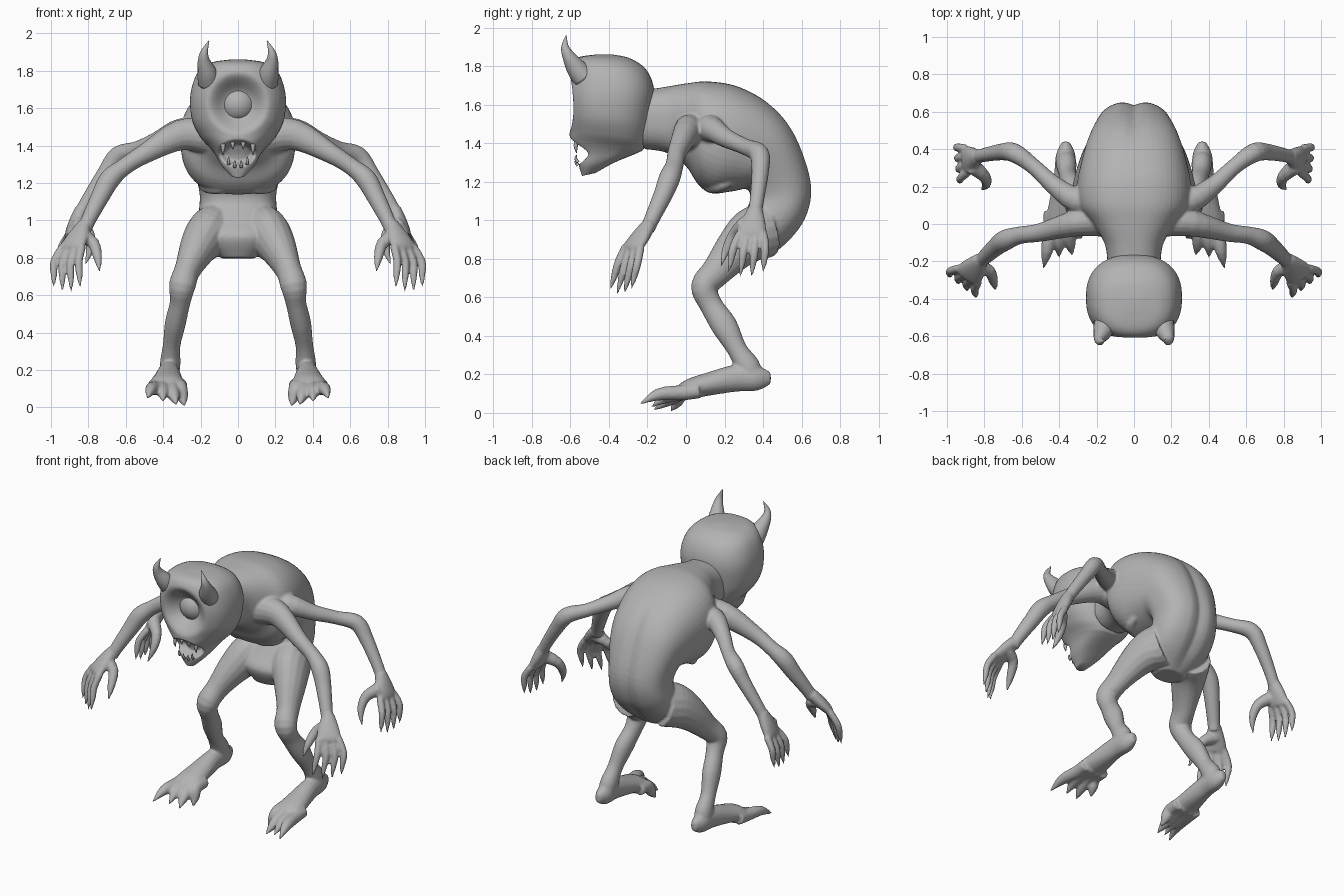
import bpy, bmesh, math
from mathutils import Vector

skin = bpy.data.materials.new("grey_skin")
skin.diffuse_color = (0.45, 0.45, 0.45, 1)


def spline(rows, steps):
    """Catmull-Rom interpolation of equal-length tuples."""
    out = []
    n = len(rows)
    for i in range(n - 1):
        a, b, c, d = rows[max(i - 1, 0)], rows[i], rows[i + 1], rows[min(i + 2, n - 1)]
        for k in range(steps):
            t = k / steps
            out.append([0.5 * (2 * q + (r - p) * t + (2 * p - 5 * q + 4 * r - s) * t * t
                               + (3 * q - p - 3 * r + s) * t ** 3)
                        for p, q, r, s in zip(a, b, c, d)])
    return out + [list(rows[-1])]


def loft(bm, rings, segs, power=2.0):
    """Skin rings given as (centre, half axis u, half axis v)."""
    def se(v):
        return math.copysign(abs(v) ** (2 / power), v)
    loops = []
    for c, u, v in rings:
        loops.append([bm.verts.new(c + u * se(math.cos(a)) + v * se(math.sin(a)))
                      for a in (2 * math.pi * k / segs for k in range(segs))])
    for p, q in zip(loops, loops[1:]):
        for k in range(segs):
            j = (k + 1) % segs
            bm.faces.new((p[k], p[j], q[j], q[k]))
    bm.faces.new(loops[0])
    bm.faces.new(loops[-1])
    return [v for lp in loops for v in lp]


def tube(bm, rows, ref, side=1, steps=4, segs=16):
    """Limb through (x, y, z, radius along ref, radius across)."""
    rows = [r if len(r) == 5 else (*r, r[3]) for r in rows]
    pts = spline(rows, steps)
    rings = []
    for i, p in enumerate(pts):
        t = (Vector(pts[min(i + 1, len(pts) - 1)][:3]) - Vector(pts[max(i - 1, 0)][:3])).normalized()
        r = Vector(ref)
        u = (r - t * r.dot(t)).normalized()
        v = t.cross(u)
        ru, rv = max(p[3], 0.002), max(p[4], 0.002)
        flip = lambda w: Vector((w.x * side, w.y, w.z))
        rings.append((flip(Vector(p[:3])), flip(u * ru), flip(v * rv)))
    loft(bm, rings, segs)


def slab(bm, rows, segs, power, steps):
    """Trunk through (y1, z1, y2, z2, half width) outline pairs."""
    rings = []
    for y1, z1, y2, z2, w in spline(rows, steps):
        a, b = Vector((0, y1, z1)), Vector((0, y2, z2))
        rings.append(((a + b) / 2, (a - b) / 2, Vector((w, 0, 0))))
    return loft(bm, rings, segs, power)


def finish(bm, name):
    bmesh.ops.recalc_face_normals(bm, faces=bm.faces)
    for f in bm.faces:
        f.smooth = True
    me = bpy.data.meshes.new(name)
    bm.to_mesh(me)
    bm.free()
    me.materials.append(skin)
    ob = bpy.data.objects.new(name, me)
    bpy.context.collection.objects.link(ob)
    return ob


def hand(bm, side, wrist, knuckle, tip, row, thumb):
    W, K, T, R = (Vector(v) for v in (wrist, knuckle, tip, row))
    M = W.lerp(K, 0.5)
    tube(bm, [(*W, .038, .036), (*M, .064, .038), (*K, .08, .03), (*K.lerp(T, .08), .072, .015)], row, side)
    for i in range(4):
        o = i - 1.5
        k = K + R * o * 0.042
        e = T + R * o * 0.06 + Vector((0, 0, .012 * o * o))
        m = k.lerp(e, 0.4) + R * o * 0.006 + Vector((0.02, 0, 0.01))
        tube(bm, [(*k, .023), (*m, .022), (*m.lerp(e, .5), .018), (*e, .003)], row, side, 3, 10)
    tube(bm, [(*p, r) for p, r in zip(thumb, (.045, .034, .024, .003))], row, side, 3, 10)


# Body: trunk, limbs, hands and feet fused into one skin
body = bmesh.new()
trunk = slab(body, [
    (-.26, 1.67, -.22, 1.37, .14), (-.12, 1.69, -.10, 1.35, .155), (0, 1.71, 0, 1.28, .22),
    (.12, 1.72, .06, 1.19, .295), (.28, 1.69, .13, 1.14, .305), (.45, 1.59, .24, 1.15, .275),
    (.57, 1.44, .32, 1.16, .24), (.652, 1.2, .33, 1.09, .205), (.632, 1.03, .27, 1.0, .21),
    (.545, .90, .21, .91, .19), (.42, .795, .26, .80, .09)], 48, 2.45, 5)
# Spine groove
for v in trunk:
    if v.co.y > 0.4:
        v.co.y -= 0.02 * max(0, 1 - abs(v.co.x) / 0.06) * min(1, (v.co.y - 0.4) / 0.15)

for s in (1, -1):
    # Front arm
    tube(body, [(.16, .03, 1.45, .10), (.31, .005, 1.455, .072, .082), (.5, -.045, 1.355, .05, .053),
                (.61, -.06, 1.285, .047), (.685, -.085, 1.22, .056), (.735, -.12, 1.13, .05),
                (.80, -.18, 1.0, .04), (.82, -.2, .95, .038)], (0, 1, 0), s)
    hand(body, s, (.82, -.19, .98), (.885, -.275, .86), (.915, -.34, .61), (-.79, -.6, 0),
         [(.845, -.23, .92), (.775, -.25, .88), (.75, -.31, .8), (.74, -.355, .72)])
    # Back arm
    tube(body, [(.18, .12, 1.45, .1), (.31, .13, 1.475, .07), (.43, .21, 1.425, .05), (.54, .31, 1.38, .043),
                (.64, .38, 1.345, .052), (.71, .385, 1.25, .045), (.795, .37, 1.12, .038),
                (.835, .36, 1.05, .036)], (0, 1, 0), s)
    hand(body, s, (.835, .36, 1.06), (.895, .34, .925), (.945, .31, .70), (-.1, -1, 0),
         [(.865, .31, .98), (.80, .255, .93), (.79, .21, .85), (.82, .18, .755)])
    # Lower rib edge
    tube(body, [(0, .13, 1.2, .03), (.1, .13, 1.175, .035), (.18, .19, 1.185, .03), (.17, .3, 1.24, .02)],
         (0, 0, 1), s)
    # Leg
    tube(body, [(.12, .41, .95, .125, .145), (.165, .34, .92, .12, .14), (.215, .26, .85, .1, .112),
                (.27, .16, .735, .07, .08), (.297, .095, .655, .072, .07), (.31, .13, .56, .055, .06),
                (.335, .2, .45, .056, .068), (.355, .265, .33, .047, .052), (.362, .32, .24, .055, .065),
                (.365, .345, .17, .05, .055)], (1, 0, 0), s)
    # Foot
    tube(body, [(.365, .44, .18, .02, .03), (.365, .37, .18, .052, .065), (.37, .26, .18, .058, .07),
                (.375, .12, .15, .078, .06), (.38, .02, .125, .092, .052), (.38, -.03, .11, .085, .035)],
         (1, 0, 0), s)
    # Toes
    for x, tx, ty, tz in ((.31, .285, -.08, .006), (.355, .33, -.17, .012),
                          (.405, .40, -.18, .03), (.445, .485, -.24, .045)):
        tube(body, [(x, .07, .115, .04), (x, -.02, .105, .04), ((x + tx) / 2, ty * .6, tz + .05, .032),
                    (tx, ty, tz, .003)], (1, 0, 0), s, 4, 12)

body = finish(body, "body")
fuse = body.modifiers.new("fuse", 'REMESH')
fuse.mode = 'VOXEL'
fuse.voxel_size = 0.0085
fuse.use_smooth_shade = True
relax = body.modifiers.new("relax", 'SMOOTH')
relax.factor = 0.5
relax.iterations = 3

# Head with sunken socket and open mouth
head = bmesh.new()
skull = slab(head, [
    (-.47, 1.86, -.38, 1.86, .04), (-.57, 1.842, -.29, 1.84, .15), (-.61, 1.785, -.205, 1.78, .22),
    (-.625, 1.66, -.165, 1.67, .255), (-.615, 1.55, -.18, 1.52, .245), (-.605, 1.47, -.2, 1.42, .2),
    (-.60, 1.41, -.22, 1.37, .15), (-.57, 1.35, -.25, 1.35, .12), (-.555, 1.28, -.37, 1.30, .085),
    (-.54, 1.23, -.47, 1.245, .035)], 96, 2.4, 8)


def dent(r):
    t = min(max(r, 0), 1)
    return 1 - t * t * (3 - 2 * t)


for v in skull:
    x, y, z = v.co
    if y < -0.42:
        v.co.y += 0.10 * dent((math.hypot(x, z - 1.625) - .05) / .125)
        v.co.y += 0.07 * dent((math.hypot(x / .11, (z - 1.36) / .075) - .55) / .45)
finish(head, "head")

# Eye
eye = bmesh.new()
bmesh.ops.create_uvsphere(eye, u_segments=32, v_segments=20, radius=0.1)
bmesh.ops.translate(eye, verts=eye.verts, vec=(0, -.46, 1.62))
finish(eye, "eye")

# Horns and teeth
horns, teeth = bmesh.new(), bmesh.new()
for s in (1, -1):
    tube(horns, [(.155, -.53, 1.74, .06), (.165, -.57, 1.79, .052), (.182, -.608, 1.85, .034),
                 (.18, -.628, 1.9, .02), (.155, -.622, 1.96, .002)], (1, 0, 0), s)
    for x, z, dz, r in ((.08, 1.425, -.075, .014), (.028, 1.43, -.05, .013),
                        (.05, 1.3, .04, .009), (.017, 1.285, .035, .009)):
        tube(teeth, [(x, -.56, z, r), (x, -.572, z + dz * .5, r * .8), (x, -.568, z + dz, .002)],
             (1, 0, 0), s, 3, 8)
finish(horns, "horns")
finish(teeth, "teeth")
